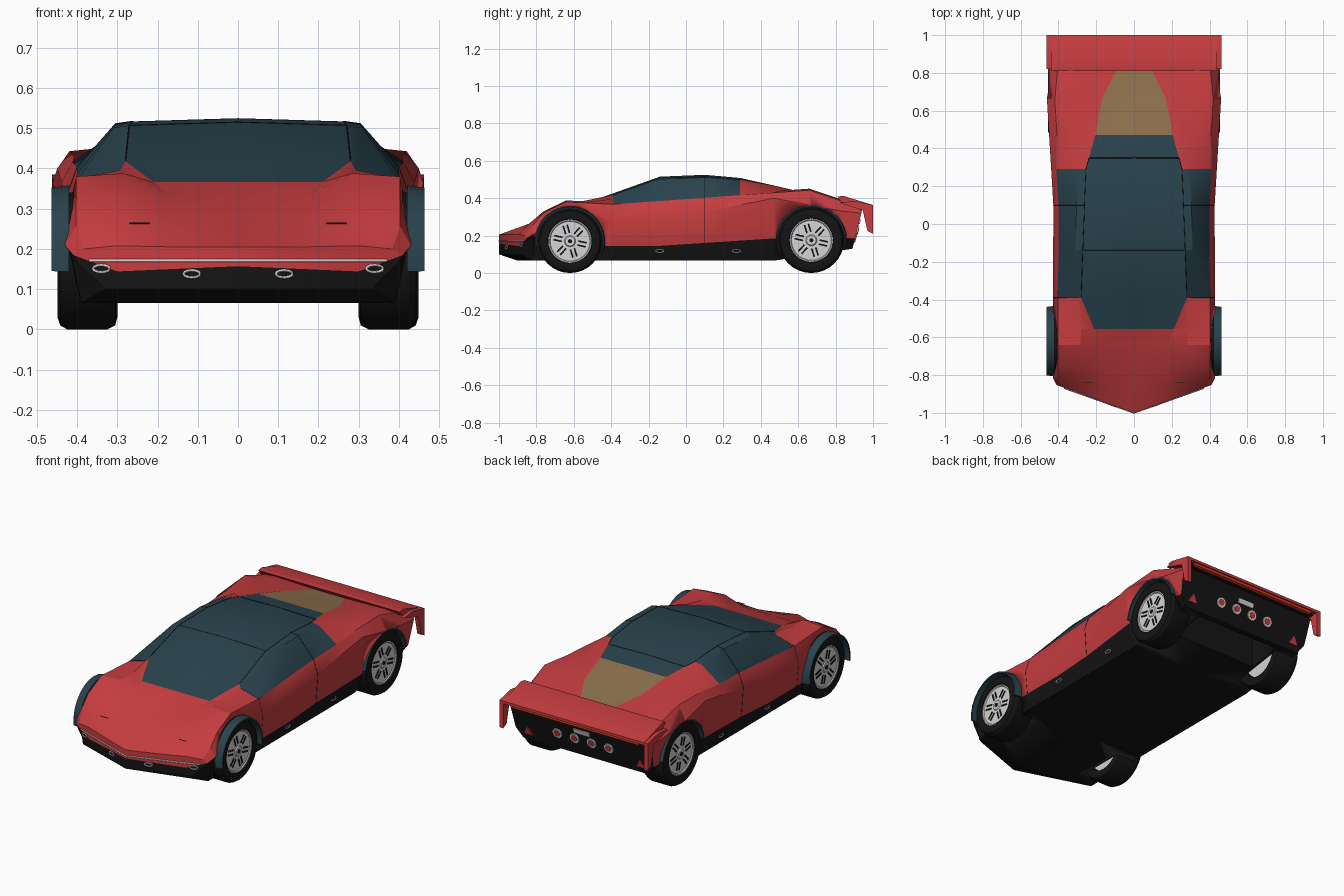
import bpy, bmesh, math
from mathutils import Matrix, Vector

if "Cube" in bpy.data.objects:
    bpy.data.objects.remove(bpy.data.objects["Cube"])


def material(name, rgb):
    m = bpy.data.materials.new(name)
    m.diffuse_color = (*rgb, 1)
    m.use_nodes = True
    m.node_tree.nodes["Principled BSDF"].inputs["Base Color"].default_value = m.diffuse_color
    return m


BLACK = material("black trim", (0.007, 0.007, 0.007))
RED = material("red paint", (0.56, 0.046, 0.05))
GLASS = material("dark teal glass", (0.022, 0.056, 0.075))
TAN = material("tan engine cover", (0.27, 0.165, 0.075))
GREY = material("light grey metal", (0.66, 0.66, 0.67))
LAMP = material("orange red lamp", (0.75, 0.04, 0.012))


def finish(bm, name, mats, angle=30):
    bmesh.ops.recalc_face_normals(bm, faces=bm.faces)
    me = bpy.data.meshes.new(name)
    bm.to_mesh(me)
    bm.free()
    for m in mats:
        me.materials.append(m)
    me.shade_smooth()
    me.set_sharp_from_angle(angle=math.radians(angle))
    ob = bpy.data.objects.new(name, me)
    bpy.context.collection.objects.link(ob)
    return ob


def mirror(ob):
    mod = ob.modifiers.new("mirror", 'MIRROR')
    mod.merge_threshold = 0.0005
    return ob


def extrude_x(name, profile, x0, x1, mat):
    """Prism with a (y, z) outline, running from x0 to x1."""
    bm = bmesh.new()
    a = [bm.verts.new((x0, y, z)) for y, z in profile]
    b = [bm.verts.new((x1, y, z)) for y, z in profile]
    bm.faces.new(a)
    bm.faces.new(b)
    for i in range(len(a)):
        bm.faces.new((a[i], a[i - 1], b[i - 1], b[i]))
    return finish(bm, name, [mat])


def add_box(bm, matrix, size):
    bmesh.ops.create_cube(bm, size=1, matrix=matrix @ Matrix.Diagonal((*size, 1)))


def add_disc(bm, matrix, r, depth, seg=20):
    bmesh.ops.create_cone(bm, cap_ends=True, segments=seg, radius1=r, radius2=r,
                          depth=depth, matrix=matrix)


def lathe(name, profile, sx, cy, cz, mat, seg=32):
    """Spin (x, r) points around the wheel axle."""
    bm = bmesh.new()
    rings = []
    for x, r in profile:
        if r == 0:
            rings.append([bm.verts.new((x * sx, cy, cz))] * seg)
        else:
            rings.append([bm.verts.new((x * sx, cy + r * math.cos(k * math.tau / seg),
                                        cz + r * math.sin(k * math.tau / seg))) for k in range(seg)])
    for a, b in zip(rings, rings[1:]):
        for k in range(seg):
            bm.faces.new(list(dict.fromkeys((a[k], a[k - 1], b[k - 1], b[k]))))
    return finish(bm, name, [mat])


def line(name, pts, mat, r=0.0015):
    """Thin rod along a polyline, used for panel gaps and light bars."""
    cu = bpy.data.curves.new(name, 'CURVE')
    cu.dimensions = '3D'
    cu.bevel_depth = r
    cu.bevel_resolution = 0
    sp = cu.splines.new('POLY')
    sp.points.add(len(pts) - 1)
    for p, co in zip(sp.points, pts):
        p.co = (*co, 1)
    cu.materials.append(mat)
    bpy.context.collection.objects.link(bpy.data.objects.new(name, cu))


def rail(y, keys):
    """Value at y on a straight-segment line through (y, value) keys."""
    for (y0, v0), (y1, v1) in zip(keys, keys[1:]):
        if y <= y1:
            return v0 + (v1 - v0) * (y - y0) / (y1 - y0)
    return keys[-1][1]


# Long body lines, from which every cross-section is derived
FLOOR_Z = [(-1, .10), (-.9, .066), (.47, .066), (.89, .13)]
SILL_Z = [(-1, .165), (-.9, .20), (-.64, .145), (-.14, .145), (.47, .185)]
SIDE_X = [(-1, .41), (-.9, .43), (.10, .427), (.66, .461), (.89, .44)]
SIDE_Z = [(-1, .185), (-.64, .27), (-.14, .28), (.47, .40), (.89, .32)]
BELT_Z = [(-1, .20), (-.9, .255), (-.64, .38), (-.39, .367), (.66, .443), (.89, .365)]
CROWN_X = [(-1, .30), (-.555, .28), (-.14, .31), (.29, .30), (.47, .34)]
EDGE_X = [(-1, .16), (-.64, .175), (-.39, .28), (.29, .255), (.47, .205), (.66, .17), (.82, .09)]
TOP_Z = [(-1, .205), (-.555, .367), (-.14, .515), (.10, .525), (.29, .508), (.47, .468), (.89, .37)]
STATIONS = [-1, -.9, -.76, -.64, -.555, -.39, -.14, .10, .29, .47, .66, .82, .89]
LEAN = 0.25


def section(i):
    """Half outline from floor centre to top centre; swept nose, leaning tail."""
    y = STATIONS[i]
    sweep = (.36, .2)[i] if i < 2 else 0
    lean = LEAN if i == len(STATIONS) - 1 else 0
    fz, side, belt, top = (rail(y, k) for k in (FLOOR_Z, SIDE_X, BELT_Z, TOP_Z))
    cabin = -.4 < y < .4
    tuck = .042 if y > .4 else .027
    pts = [(0, fz), (.39 if i else .33, fz), (side - .012, rail(y, SILL_Z)), (side, rail(y, SIDE_Z)),
           (side - tuck, belt), (rail(y, CROWN_X), top - .014 if -.2 < y < .4 else
                                 top - .03 if cabin else belt + .008),
           (rail(y, EDGE_X), top - .008 if cabin else top), (0, top)]
    return [Vector((x, y + sweep * x + lean * (z - .13), z)) for x, z in pts]


# Lofted half body, coloured by band and section
SEC = [section(i) for i in range(len(STATIONS))]
bm = bmesh.new()
rows = [[bm.verts.new(p) for p in s] for s in SEC]
for i, (a, b) in enumerate(zip(rows, rows[1:])):
    for k in range(7):
        f = bm.faces.new((a[k], a[k + 1], b[k + 1], b[k]))
        m = 0 if k < 2 or (k == 2 and i == 0) else 1
        if (k in (4, 5) and 5 <= i <= 7) or (k == 6 and 4 <= i <= 8):
            m = 2
        elif k == 6 and i in (9, 10):
            m = 3
        f.material_index = m
# Nose face: red lip above a black bumper that rises at the corners
n = rows[0]
c = bm.verts.new((0, -1, .157))
q = bm.verts.new((.30, -.892, .144))
bm.faces.new((*n[:4], q, c))
bm.faces.new((c, q, *n[3:])).material_index = 1
bm.faces.new(rows[-1])
body = mirror(finish(bm, "body_shell", [BLACK, RED, GLASS, TAN], 24))

# Cutter for the wheel wells and the open bay behind the floor
WHEELS = [("front", -.62, .17), ("rear", .67, .175)]
bm = bmesh.new()
for _, cy, cz in WHEELS:
    for sx in (-1, 1):
        add_disc(bm, Matrix.Translation((sx * .445, cy, cz)) @ Matrix.Rotation(math.pi / 2, 4, 'Y'),
                 cz + .012, .33, 32)
add_box(bm, Matrix.Translation((0, .765, .15)), (.53, .19, .36))
cutter = finish(bm, "wheel_well_cutter", [BLACK])
cutter.hide_render = True
cutter.display_type = 'WIRE'
cut = body.modifiers.new("wheel wells", 'BOOLEAN')
cut.operation = 'DIFFERENCE'
cut.solver = 'EXACT'
cut.object = cutter

# Wheels: tyre, rim and dark spoke slots
for end, cy, R in WHEELS:
    for sx, side in ((-1, "left"), (1, "right")):
        tag = f"{end}_{side}"
        lathe("tyre_" + tag, [(.32, .112), (.305, .118), (.30, .14), (.305, R - .01), (.325, R),
                              (.425, R), (.442, R - .01), (.449, .14), (.445, .118), (.43, .112)],
              sx, cy, R, BLACK)
        lathe("rim_" + tag, [(.32, 0), (.32, .116), (.44, .119), (.44, .11), (.435, .106),
                             (.435, .03), (.44, .025), (.44, 0)], sx, cy, R, GREY)
        bm = bmesh.new()
        for k in range(6):
            for off in (-.011, .011):
                m = (Matrix.Translation((sx * .435, cy, R)) @ Matrix.Rotation(k * math.tau / 6 + .3, 4, 'X')
                     @ Matrix.Translation((0, off, .066)))
                add_box(bm, m, (.006, .009, .046))
        add_disc(bm, Matrix.Translation((sx * .439, cy, R)) @ Matrix.Rotation(math.pi / 2, 4, 'Y'), .011, .008)
        finish(bm, "spoke_slots_" + tag, [BLACK])

# Wheel arch flares
for (end, cy, R), x1, a0 in zip(WHEELS, (.464, .455), (-8, 8)):
    bm = bmesh.new()
    ring = []
    for k in range(15):
        a = math.radians(a0 + (180 - 2 * a0) * k / 14)
        ring.append([bm.verts.new((x, cy + r * math.cos(a), R + r * math.sin(a)))
                     for x, r in ((.42, R + .004), (x1, R + .004), (x1, R + .012), (.42, R + .018))])
    for p, s in zip(ring, ring[1:]):
        for k in range(4):
            bm.faces.new((p[k], p[k - 1], s[k - 1], s[k]))
    bm.faces.new(ring[0])
    bm.faces.new(ring[-1])
    mirror(finish(bm, end + "_wheel_arch", [GLASS]))

# Tail spoiler with hanging end plates, light bar and dark underside
extrude_x("tail_spoiler", [(.81, .408), (.84, .413), (1, .363), (1, .348), (.92, .35), (.83, .38)], -.44, .44, RED)
mirror(extrude_x("spoiler_end_plate", [(.82, .375), (.90, .385), (1, .363), (1, .21), (.97, .225), (.945, .335)],
                 .438, .462, RED))
extrude_x("tail_light_bar", [(.974, .35), (.992, .35), (.992, .334), (.974, .334)], -.40, .40, LAMP)
extrude_x("spoiler_underside", [(.93, .352), (.974, .352), (.974, .338), (.93, .338)], -.43, .43, BLACK)


# Rear panel details
def rear(x, z, lift=.002):
    return (Matrix.Translation((x, STATIONS[-1] + LEAN * (z - .13) + lift, z))
            @ Matrix.Rotation(-math.atan(LEAN), 4, 'X'))


turn = Matrix.Rotation(math.pi / 2, 4, 'X')
bm, bm2 = bmesh.new(), bmesh.new()
for x in (-.16, -.053, .053, .16):
    add_disc(bm, rear(x, .225) @ turn, .029, .009)
    add_disc(bm2, rear(x, .225, .006) @ turn, .018, .006)
finish(bm, "round_lamp_rims", [GREY])
finish(bm2, "round_lamps", [RED])
bm = bmesh.new()
add_box(bm, rear(0, .275), (.10, .008, .026))
finish(bm, "rear_plate", [GREY])
bm = bmesh.new()
add_disc(bm, rear(.35, .18) @ turn, .034, .008, 3)
mirror(finish(bm, "corner_reflector", [RED]))

# Nose light bar and small oval rings
line("nose_light_bar", [(-.37, -.869, .171), (0, -1.0, .171), (.37, -.869, .171)], GREY, .004)


def oval(name, centre, turn_z):
    m = Matrix.Translation(centre) @ Matrix.Rotation(turn_z, 4, 'Z')
    line(name, [m @ Vector((.022 * math.cos(a), 0, .009 * math.sin(a)))
                for a in (k * math.tau / 12 for k in range(13))], GREY, .0035)


for sx in (-1, 1):
    for x, z in ((.115, .138), (.34, .151)):
        oval("nose_ring", (sx * x, -1.002 + .36 * x, z), sx * math.atan(.36))
    for y in (-.14, .27):
        oval("sill_ring", (sx * .408, y, .118), math.pi / 2)

# Panel gaps on roof, doors and hood
back = [SEC[8][k].lerp(SEC[9][k], .33) for k in (6, 7)]
flip = Matrix.Diagonal((-1, 1, 1))
line("roof_front_gap", [SEC[6][6], SEC[6][7], flip @ SEC[6][6]], BLACK)
line("roof_rear_gap", [back[0], back[1], flip @ back[0]], BLACK)
for f in (Matrix.Identity(3), flip):
    line("roof_side_gap", [f @ p for p in (*(SEC[i][6] for i in (5, 6, 7, 8)), back[0])], BLACK)
    line("door_rear_gap", [f @ p for p in SEC[7][2:7]], BLACK)
    line("door_front_gap", [f @ p for p in SEC[5][2:6]], BLACK, .001)
    line("hood_vent", [f @ Vector((x, -.84, .264)) for x in (.22, .27)], BLACK)
